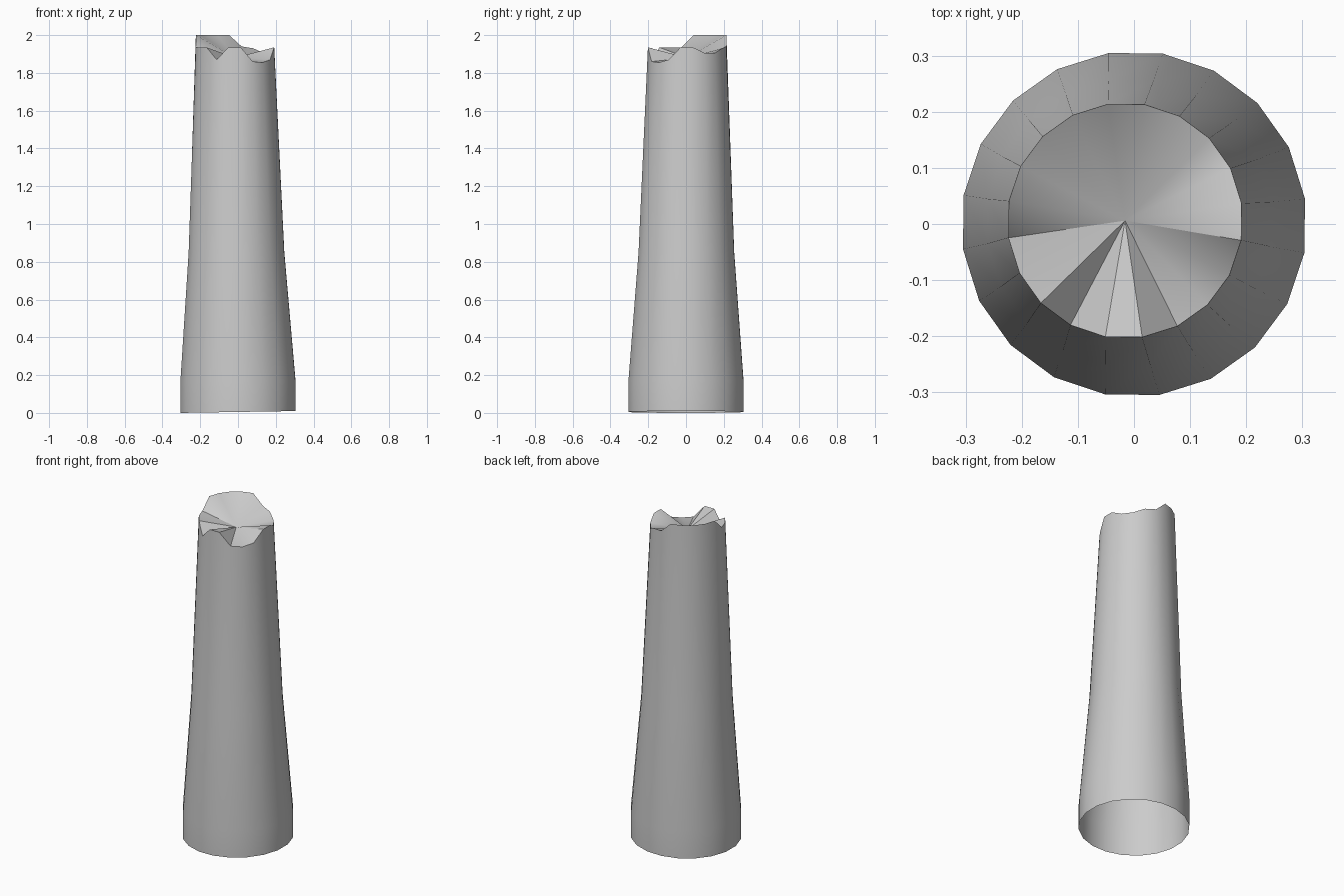
import bpy, bmesh, math

if "Cube" in bpy.data.objects:
    bpy.data.objects.remove(bpy.data.objects["Cube"])

SIDES = 20
START = math.radians(8.4)

# Shaft rings: centre x, centre y, radius, height
RINGS = [(0, 0, 0.308, 0.005), (0, 0, 0.308, 0.17), (-0.008, 0.002, 0.256, 0.85)]
TOP = (-0.016, 0.006, 0.21)

# Broken rim heights, anticlockwise from the +x side
RIM = [1.935, 1.905, 1.905, 1.93, 1.94, 2.0, 2.0, 2.0, 2.0, 2.0,
       1.935, 1.935, 1.935, 1.87, 1.935, 1.935, 1.86, 1.855, 1.87, 1.935]


def ring(bm, cx, cy, r, heights):
    return [bm.verts.new((cx + r * math.cos(START + i * math.tau / SIDES),
                          cy + r * math.sin(START + i * math.tau / SIDES), z))
            for i, z in enumerate(heights)]


bm = bmesh.new()

# Tapered shaft, open at the bottom
rings = [ring(bm, x, y, r, [z] * SIDES) for x, y, r, z in RINGS]
rings.append(ring(bm, *TOP, RIM))
for low, high in zip(rings, rings[1:]):
    for i in range(SIDES):
        j = (i + 1) % SIDES
        bm.faces.new((low[i], low[j], high[j], high[i]))

# Sunken broken surface fanning into the centre
centre = bm.verts.new((TOP[0], TOP[1], 1.88))
rim = rings[-1]
for i in range(SIDES):
    bm.faces.new((rim[i], rim[(i + 1) % SIDES], centre))

# Level the lowest point with the ground
for v in rings[0]:
    v.co.z = 0.005 + 0.005 * v.co.x / 0.308

mesh = bpy.data.meshes.new("broken_post")
bm.to_mesh(mesh)
bm.free()
post = bpy.data.objects.new("broken_post", mesh)
bpy.context.collection.objects.link(post)
bpy.context.view_layer.objects.active = post
post.select_set(True)
bpy.ops.object.shade_smooth_by_angle(angle=math.radians(40))
